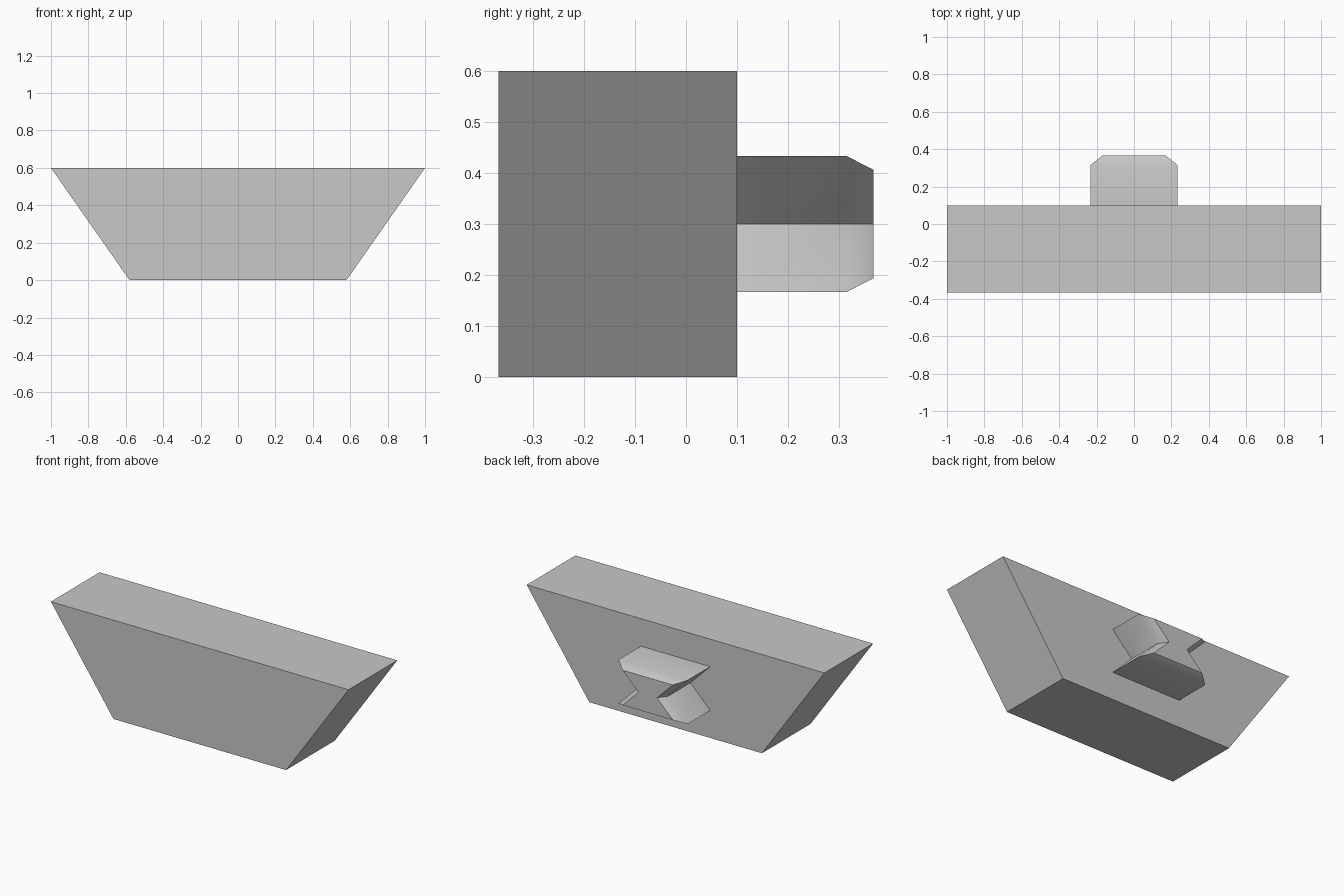
import bpy
import bmesh
import math

cube = bpy.data.objects.get("Cube")
if cube:
    bpy.data.objects.remove(cube, do_unlink=True)

grey = bpy.data.materials.new("plain_grey")
grey.use_nodes = True
grey.diffuse_color = (0.58, 0.58, 0.58, 1)
grey.node_tree.nodes["Principled BSDF"].inputs["Base Color"].default_value = grey.diffuse_color


def loft(name, sections):
    """Join matching (y, xz outline) sections into a closed solid."""
    bm = bmesh.new()
    rings = [[bm.verts.new((x, y, z)) for x, z in outline] for y, outline in sections]
    count = len(rings[0])
    for a, b in zip(rings, rings[1:]):
        for i in range(count):
            j = (i + 1) % count
            bm.faces.new((a[i], a[j], b[j], b[i]))
    bm.faces.new(rings[0])
    bm.faces.new(rings[-1])
    bmesh.ops.recalc_face_normals(bm, faces=bm.faces)
    mesh = bpy.data.meshes.new(name)
    bm.to_mesh(mesh)
    bm.free()
    mesh.materials.append(grey)
    obj = bpy.data.objects.new(name, mesh)
    bpy.context.collection.objects.link(obj)
    return obj


def hourglass(inset):
    """Hourglass outline with 45 degree waist, shrunk evenly by inset."""
    mid = 0.3
    half_height = 0.133 - inset
    waist = 0.1 - inset * math.sqrt(2)
    wide = waist + half_height
    top, bottom = mid + half_height, mid - half_height
    return [(-wide, bottom), (wide, bottom), (waist, mid),
            (wide, top), (-wide, top), (-waist, mid)]


# Tapered block, wider at the top
trapezoid = [(-0.58, 0), (0.58, 0), (1, 0.6), (-1, 0.6)]
loft("tapered_block", [(-0.367, trapezoid), (0.1, trapezoid)])

# Hourglass connector on the back, chamfered at its end
connector = loft("back_connector", [(0.09, hourglass(0)), (0.315, hourglass(0)),
                                    (0.367, hourglass(0.0267))])
bpy.ops.object.select_all(action="DESELECT")
connector.select_set(True)
bpy.context.view_layer.objects.active = connector
bpy.ops.object.shade_smooth_by_angle(angle=math.radians(32))
